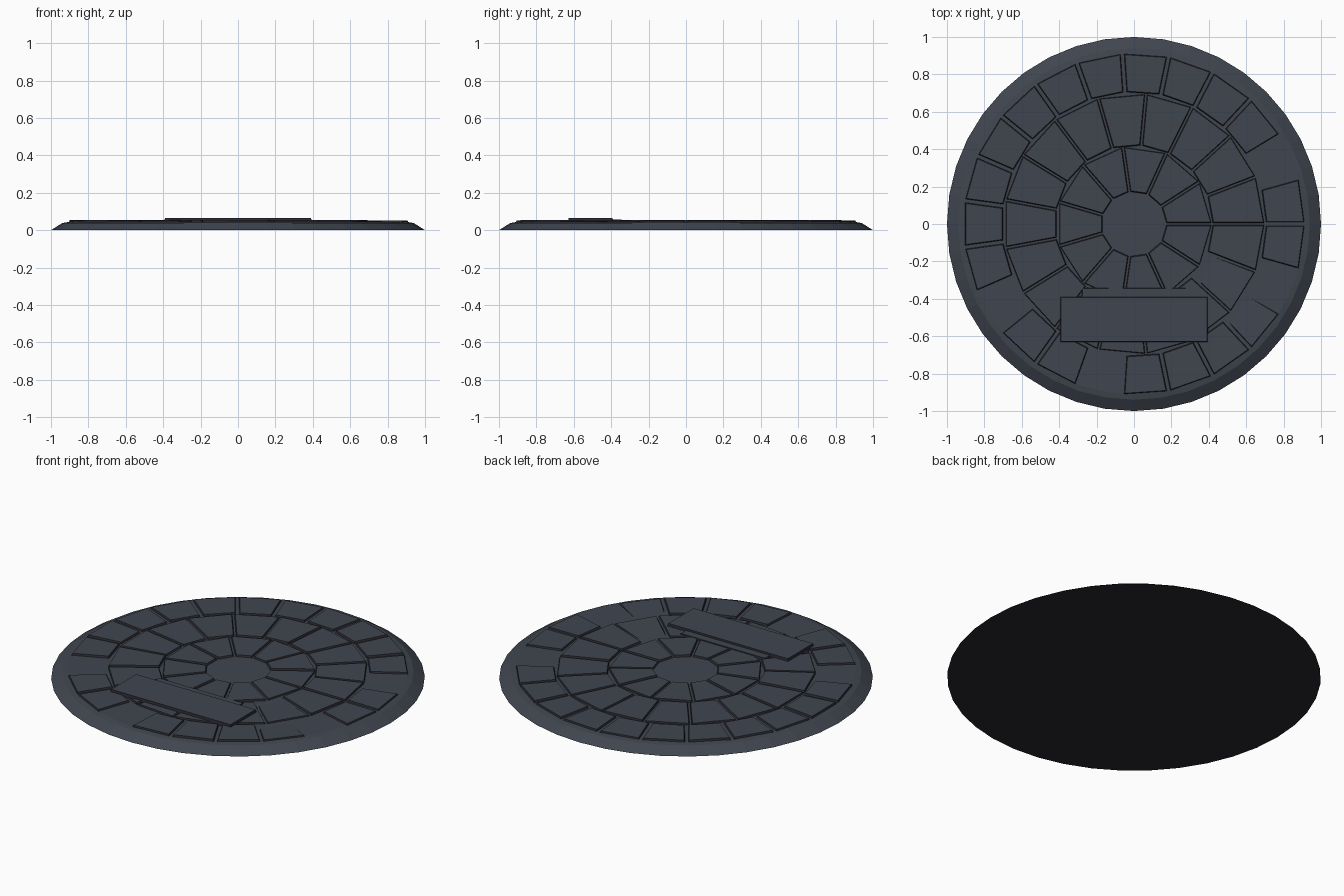
import bpy, bmesh, random
from math import sin, cos, tau

random.seed(4)
cube = bpy.data.objects.get("Cube")
if cube:
    bpy.data.objects.remove(cube)


def material(name, colour):
    mat = bpy.data.materials.new(name)
    mat.use_nodes = True
    mat.diffuse_color = colour
    mat.node_tree.nodes["Principled BSDF"].inputs["Base Color"].default_value = colour
    return mat


MATERIALS = (material("slate grey", (0.051, 0.06, 0.078, 1)),
             material("dark stone edge", (0.022, 0.021, 0.03, 1)))
SLATE, DARK = 0, 1


def finish(bm, name):
    bmesh.ops.recalc_face_normals(bm, faces=bm.faces[:])
    mesh = bpy.data.meshes.new(name)
    bm.to_mesh(mesh)
    bm.free()
    for mat in MATERIALS:
        mesh.materials.append(mat)
    obj = bpy.data.objects.new(name, mesh)
    bpy.context.collection.objects.link(obj)


def block(bm, foot, crown, low, heights):
    """Stone with a dark chamfered side between its foot and its crown outline."""
    bottom = [bm.verts.new((x, y, low)) for x, y in foot]
    top = [bm.verts.new((x, y, z)) for (x, y), z in zip(crown, heights)]
    bm.faces.new(top).material_index = SLATE
    bm.faces.new(bottom[::-1]).material_index = DARK
    n = len(foot)
    for i in range(n):
        j = (i + 1) % n
        bm.faces.new((bottom[i], bottom[j], top[j], top[i])).material_index = DARK


# Round base with a sloping rim and dark underside
def round_base(sides=40):
    bm = bmesh.new()
    rings = []
    for r, z in ((1, 0), (0.94, 0.038), (0.91, 0.043)):
        rings.append([bm.verts.new((r * cos(tau * i / sides), r * sin(tau * i / sides), z))
                      for i in range(sides)])
    for a, b in zip(rings, rings[1:]):
        for i in range(sides):
            j = (i + 1) % sides
            bm.faces.new((a[i], a[j], b[j], b[i]))
    bm.faces.new(rings[0][::-1]).material_index = DARK
    bm.faces.new(rings[-1])
    finish(bm, "round_base")


def wedge(inner, outer, a, b, gap, inset):
    """Four corners of a wedge whose sides are moved in by the gap and inset."""
    side = gap + inset
    corners = ((inner + inset, a, side), (outer - inset, a, side),
               (outer - inset, b, -side), (inner + inset, b, -side))
    return [(r * cos(t) - s * sin(t), r * sin(t) + s * cos(t)) for r, t, s in corners]


# Ring of wedge shaped paving stones, slightly uneven
def paving_ring(name, count, inner, outer, gap, missing=(), sunken=()):
    bm = bmesh.new()
    step = tau / count
    for k in range(count):
        height = random.uniform(0.051, 0.054)
        lean = random.uniform(-0.001, 0.001)
        if k in missing:
            continue
        edges = (k * step, (k + 1) * step)
        heights = [height - lean, height + lean, height + lean, height - lean]
        if k in sunken:
            heights = [0.042, 0.05, 0.05, 0.042]
        block(bm, wedge(inner, outer, *edges, gap, 0),
              wedge(inner, outer, *edges, gap, 0.006), 0.04, heights)
    finish(bm, name)


# Rectangular slabs
def slab(name, half_width, front, back, low, high):
    bm = bmesh.new()

    def outline(inset):
        w, f, b = half_width - inset, front + inset, back - inset
        return [(-w, f), (w, f), (w, b), (-w, b)]

    block(bm, outline(0), outline(0.005), low, [high] * 4)
    finish(bm, name)


round_base()
paving_ring("outer_paving", 23, 0.705, 0.912, 0.008, missing=(1, 13, 16, 21), sunken=(20,))
paving_ring("middle_paving", 17, 0.42, 0.697, 0.004, sunken=(15,))
paving_ring("inner_paving", 11, 0.172, 0.415, 0.004)
slab("lower_step", 0.28, -0.6, -0.34, 0.04, 0.056)
slab("upper_step", 0.395, -0.632, -0.388, 0.045, 0.066)
